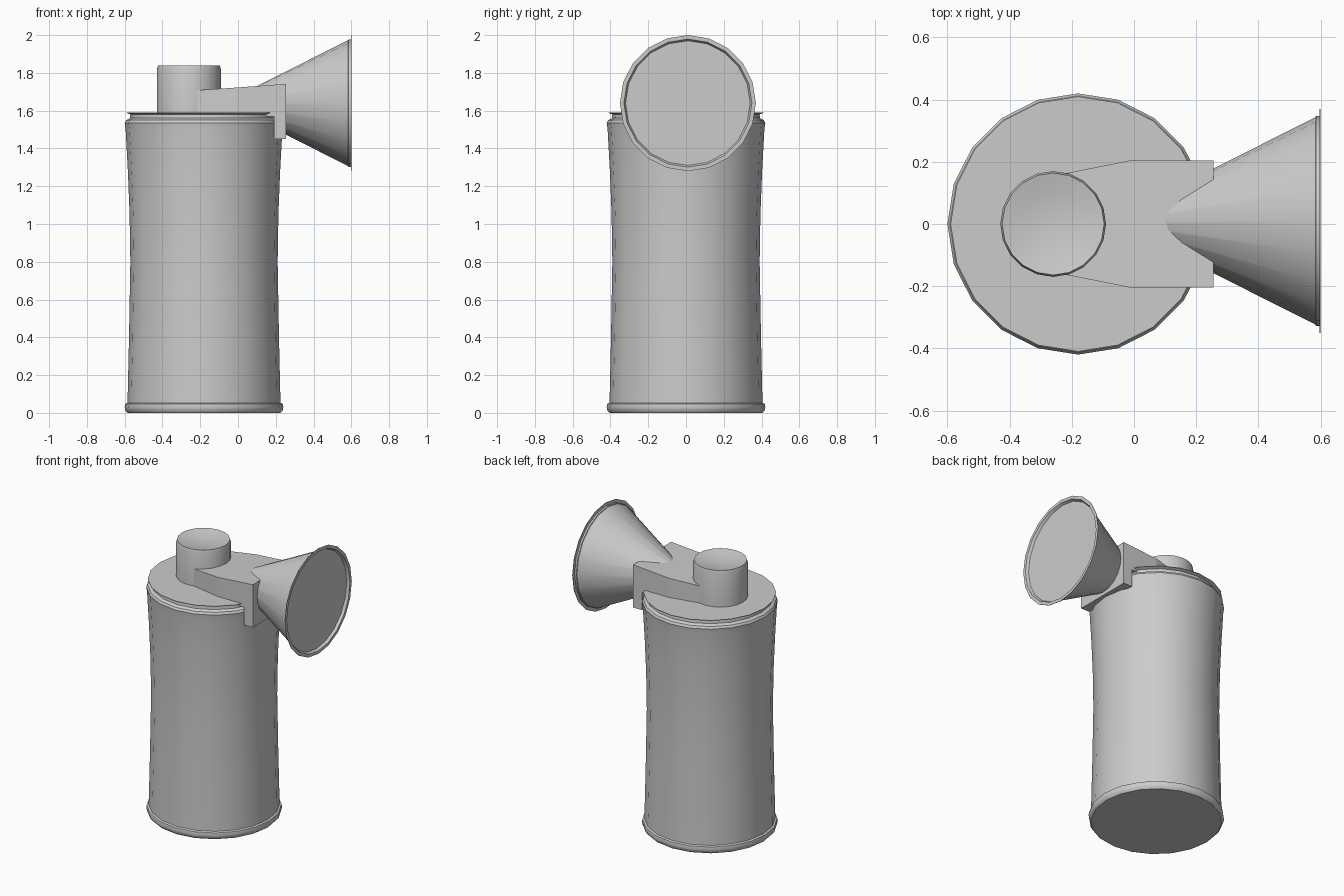
import bpy, bmesh
from math import cos, sin, pi

if "Cube" in bpy.data.objects:
    bpy.data.objects.remove(bpy.data.objects["Cube"])


def finish(bm, name, angle=35):
    bmesh.ops.recalc_face_normals(bm, faces=bm.faces)
    me = bpy.data.meshes.new(name)
    bm.to_mesh(me)
    bm.free()
    ob = bpy.data.objects.new(name, me)
    bpy.context.collection.objects.link(ob)
    bpy.ops.object.select_all(action='DESELECT')
    ob.select_set(True)
    bpy.context.view_layer.objects.active = ob
    bpy.ops.object.shade_smooth_by_angle(angle=angle * pi / 180)
    return ob


def lathe(name, profile, place, sides=20):
    """Revolve (radius, height) points and cap both ends; place maps (a, b, h) to xyz."""
    bm = bmesh.new()
    rings = [[bm.verts.new(place(r * cos(2 * pi * i / sides), r * sin(2 * pi * i / sides), h))
              for i in range(sides)] for r, h in profile]
    for lo, hi in zip(rings, rings[1:]):
        for i in range(sides):
            j = (i + 1) % sides
            bm.faces.new((lo[i], lo[j], hi[j], hi[i]))
    bm.faces.new(rings[0])
    bm.faces.new(rings[-1])
    return finish(bm, name)


# Canister with base bead, gentle waist, shoulder and thin top lip
lathe("canister",
      [(0.405, 0.0), (0.416, 0.012), (0.42, 0.03), (0.417, 0.048), (0.405, 0.053),
       (0.397, 0.4), (0.39, 0.8), (0.394, 1.05), (0.403, 1.28), (0.415, 1.5),
       (0.42, 1.535), (0.412, 1.55), (0.392, 1.56), (0.39, 1.58),
       (0.41, 1.588), (0.41, 1.591)],
      lambda a, b, h: (-0.18 + a, b, h))

# Push button with a shallow dished top
lathe("push_button",
      [(0.17, 1.57), (0.17, 1.815), (0.164, 1.838), (0.15, 1.835),
       (0.10, 1.824), (0.05, 1.818), (0.01, 1.816)],
      lambda a, b, h: (-0.26 + a, b, h))

# Horn along x, with a thin flange and a recessed front disc
lathe("horn",
      [(0.04, 0.0), (0.333, 0.583), (0.338, 0.585), (0.338, 0.597),
       (0.36, 0.597), (0.36, 0.6), (0.339, 0.6), (0.33, 0.583)],
      lambda a, b, h: (h, 0.01 + b, 1.64 + a))

# Bracket joining button and horn: side profile, narrowed at the button end
profile = [(-0.22, 1.57), (-0.01, 1.57), (0.19, 1.57), (0.19, 1.45),
           (0.255, 1.45), (0.255, 1.742), (-0.01, 1.722), (-0.22, 1.708)]
bm = bmesh.new()
sides = [[bm.verts.new((x, s * (0.163 if x < -0.1 else 0.205), z)) for x, z in profile]
         for s in (-1, 1)]
for v in sides:
    bm.faces.new((v[0], v[1], v[6], v[7]))
    bm.faces.new(v[1:7])
for i in range(len(profile)):
    j = (i + 1) % len(profile)
    bm.faces.new((sides[0][i], sides[0][j], sides[1][j], sides[1][i]))
finish(bm, "bracket", 8)
